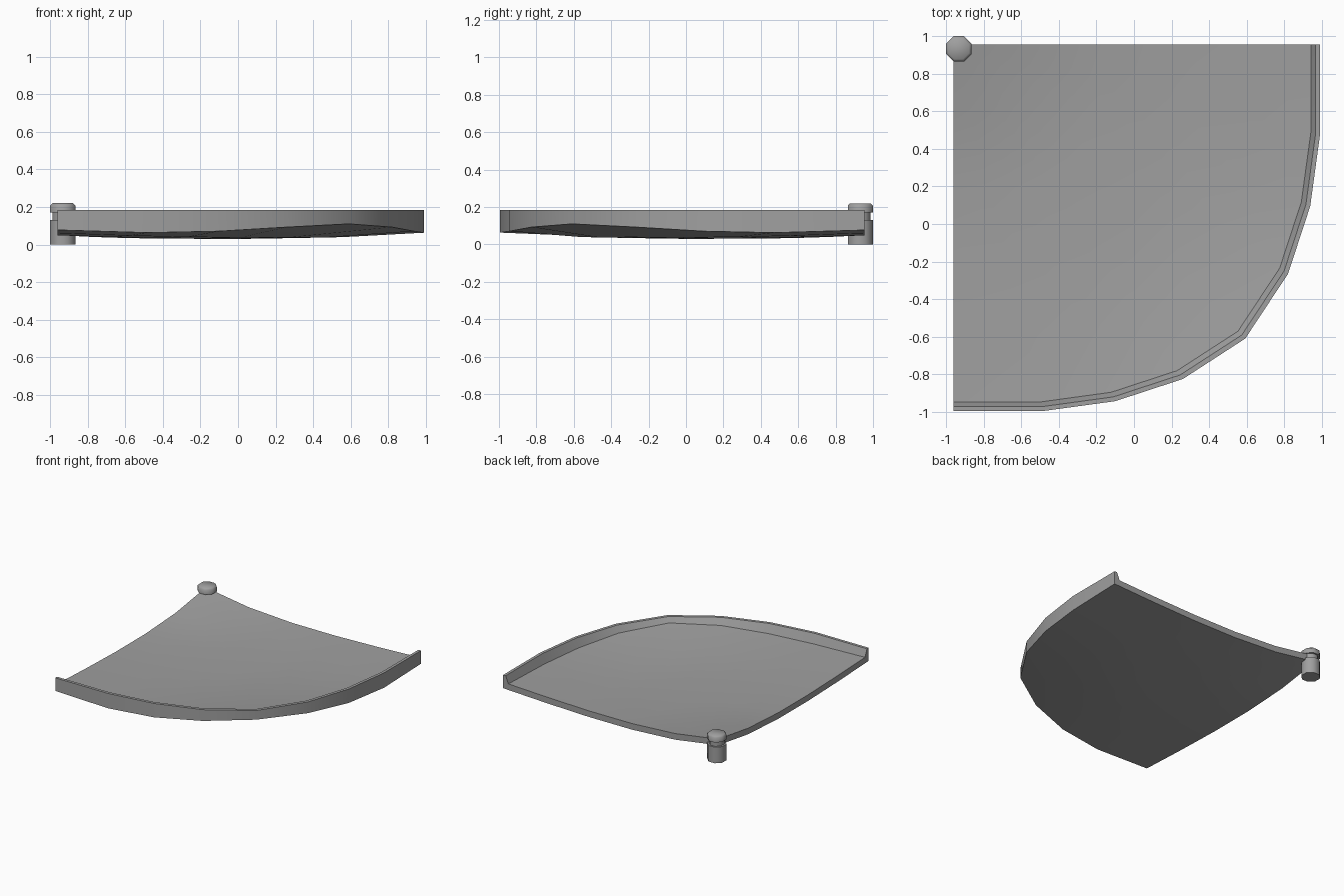
import bpy, bmesh, math

cube = bpy.data.objects.get("Cube")
if cube:
    bpy.data.objects.remove(cube)

grey = bpy.data.materials.new("mid_grey")
grey.use_nodes = True
colour = (0.35, 0.35, 0.35, 1)
grey.diffuse_color = colour
grey.node_tree.nodes["Principled BSDF"].inputs["Base Color"].default_value = colour


def finish(name, bm, angle):
    bmesh.ops.remove_doubles(bm, verts=bm.verts, dist=0.0005)
    bmesh.ops.recalc_face_normals(bm, faces=bm.faces)
    mesh = bpy.data.meshes.new(name)
    bm.to_mesh(mesh)
    bm.free()
    obj = bpy.data.objects.new(name, mesh)
    bpy.context.collection.objects.link(obj)
    mesh.materials.append(grey)
    bpy.ops.object.select_all(action='DESELECT')
    obj.select_set(True)
    bpy.context.view_layer.objects.active = obj
    bpy.ops.object.shade_smooth_by_angle(angle=math.radians(angle))
    return obj


def loft(bm, rings, closed):
    """Join matching points of neighbouring rings with quads."""
    for a, b in zip(rings, rings[1:]):
        for i in range(len(a) if closed else len(a) - 1):
            j = (i + 1) % len(a)
            bm.faces.new((a[i], a[j], b[j], b[i]))
    bm.faces.new(rings[0])
    bm.faces.new(rings[-1])


# Sagging quarter-round panel with a raised curb along its curved side
CORNER = (-0.96, 0.955)
THICK, RIM = 0.05, 0.185
half = [(-0.96, -0.995), (-0.48, -0.995), (-0.1, -0.943), (0.26, -0.825)]
arc = half + [(0.592, -0.61)] + [(-y - 0.005, -x - 0.005) for x, y in reversed(half)]


def underside(x, y):
    a, b = (x - y) / 2, (x + y) / 2
    return 0.03 + 0.05 * b * b + (0.37 * a ** 3 if a > 0 else 0.12 * a ** 4)


def section(px, py):
    """Points of one radial slice: underside, curb, then floor back to the corner."""
    def at(t):
        x = CORNER[0] + t * (px - CORNER[0])
        y = CORNER[1] + t * (py - CORNER[1])
        return x, y, underside(x, y)
    steps = [0, 0.2, 0.4, 0.6, 0.8]
    pts = [at(t) for t in steps + [1]]
    pts += [(*at(t)[:2], RIM) for t in (1, 0.988)]
    pts += [(x, y, z + THICK) for x, y, z in map(at, [0.975] + steps[::-1])]
    return pts


bm = bmesh.new()
slices = [[bm.verts.new(p) for p in section(*q)] for q in arc]
loft(bm, slices, closed=True)
finish("curbed_panel", bm, 30)

# Octagonal corner post with a grooved neck and chamfered head
bm = bmesh.new()
profile = [(0.0675, 0), (0.0675, 0.132), (0.054, 0.132), (0.054, 0.17),
           (0.0675, 0.17), (0.0675, 0.208), (0.055, 0.22)]
rings = []
for r, z in profile:
    R = r / math.cos(math.pi / 8)
    rings.append([bm.verts.new((-0.9325 + R * math.cos((k + 0.5) * math.pi / 4),
                                0.9325 + R * math.sin((k + 0.5) * math.pi / 4), z))
                  for k in range(8)])
loft(bm, rings, closed=True)
finish("corner_post", bm, 50)
